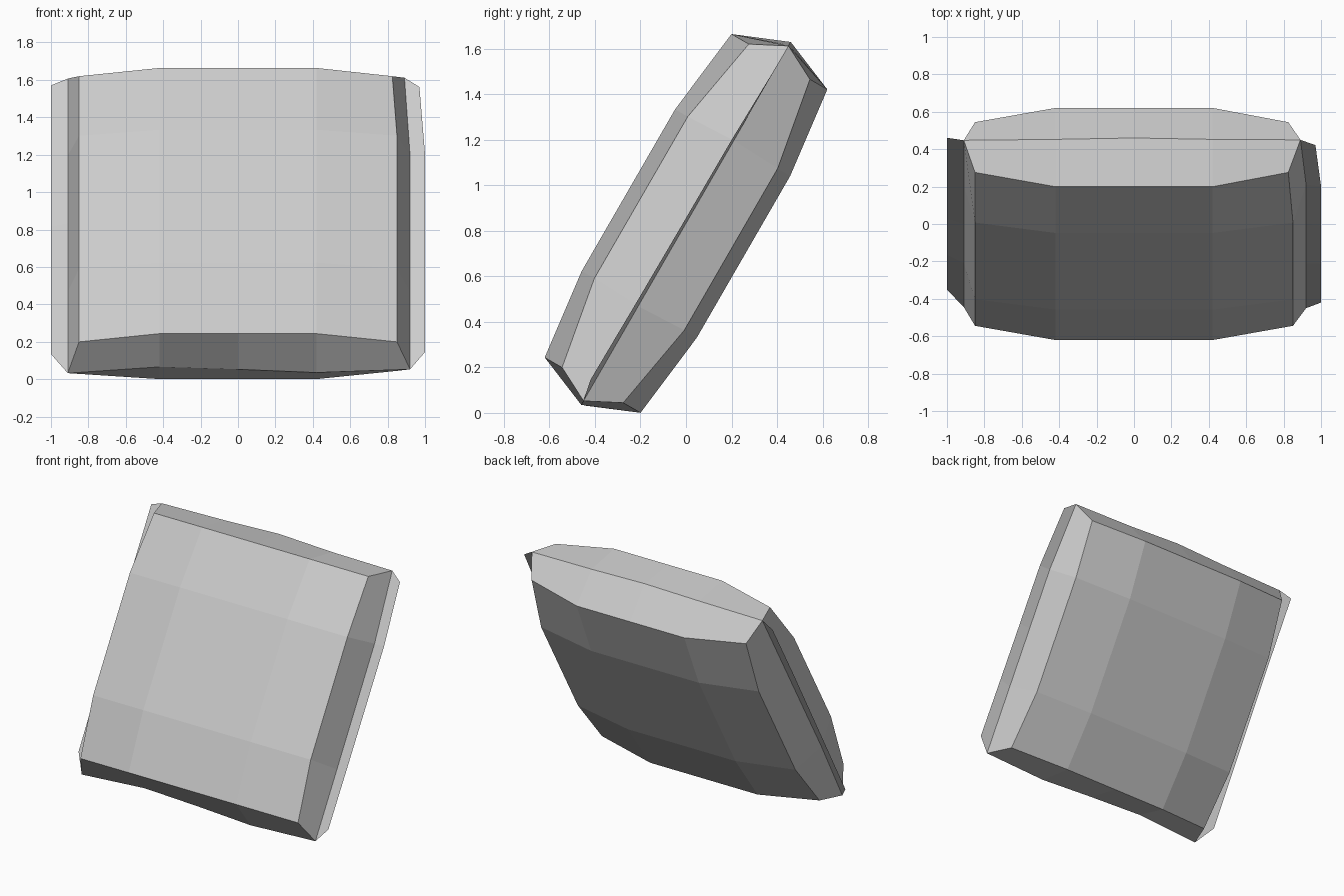
import bpy, bmesh, math
from mathutils import Matrix

if "Cube" in bpy.data.objects:
    bpy.data.objects.remove(bpy.data.objects["Cube"])

# Cushion is modelled upright (x wide, y thickness, z long), then leaned back 30 degrees
LEAN = Matrix.Translation((0, 0, 0.832)) @ Matrix.Rotation(math.radians(-30), 4, 'X')
STEPS = [-1, -0.5, 0, 0.5, 1]
SEAM_BOTTOM = [-0.915, -0.885, -0.9, -0.92, -0.9]
SEAM_TOP = [0.895, 0.905, 0.92, 0.905, 0.9]
SEAM_RIGHT = [0.92, 0.92, 0.92, 0.92, 0.89]
SEAM_ROWS = [0, -0.42, 0, 0.42, 0]


def seam_point(i, j):
    """Outline of the cushion where front and back panels meet."""
    x = -0.91 if i == 0 else SEAM_RIGHT[j] if i == 4 else STEPS[i] * 0.84
    z = SEAM_BOTTOM[i] if j == 0 else SEAM_TOP[i] if j == 4 else SEAM_ROWS[j]
    y = 0.015 if (i == 0 and j == 0) else 0
    return (x, y, z)


def panel_point(i, j, side):
    """Puffed 5 x 5 grid; side is -1 for front, +1 for back."""
    edge_x, edge_z = i in (0, 4), j in (0, 4)
    puff = 0.155 if edge_x and edge_z else 0.228 if edge_x else 0.243 if edge_z else 0.292
    x = STEPS[i] * (0.85 if edge_x else 0.84)
    if (i, j) == (4, 4):
        x = 0.825
    return (x, side * puff, STEPS[j] * 0.82)


def finish(name, bm):
    bm.transform(LEAN)
    mesh = bpy.data.meshes.new(name)
    bm.to_mesh(mesh)
    bm.free()
    bpy.context.collection.objects.link(bpy.data.objects.new(name, mesh))


# Perimeter walk around the 5 x 5 grid
RING = ([(i, 0) for i in range(4)] + [(4, j) for j in range(4)]
        + [(i, 4) for i in range(4, 0, -1)] + [(0, j) for j in range(4, 0, -1)])

# Cushion body: two puffed panels with slanted borders joined at the seam
bm = bmesh.new()
seam = {k: bm.verts.new(seam_point(*k)) for k in RING}
for side in (-1, 1):
    grid = {(i, j): bm.verts.new(panel_point(i, j, side)) for i in range(5) for j in range(5)}
    for i in range(4):
        for j in range(4):
            bm.faces.new([grid[i, j], grid[i + 1, j], grid[i + 1, j + 1], grid[i, j + 1]])
    for a, b in zip(RING, RING[1:] + RING[:1]):
        bm.faces.new([seam[a], seam[b], grid[b], grid[a]])
bmesh.ops.recalc_face_normals(bm, faces=bm.faces)
finish("cushion", bm)

# Thin flaps of fabric standing out from the left and right seams
FLAPS = {
    "left_flap": (0, [(-1, 0.045, -0.78), (-1, 0.04, -0.4), (-1, 0.035, 0),
                      (-1, 0.03, 0.42), (-1, 0.03, 0.87)]),
    "right_flap": (4, [(1, -0.02, -0.805), (1, -0.015, -0.4), (1, -0.012, 0),
                       (1, -0.01, 0.42), (0.97, 0, 0.843)]),
}
for name, (col, outer) in FLAPS.items():
    bm = bmesh.new()
    inner = [bm.verts.new(seam_point(col, j)) for j in range(5)]
    rim = [bm.verts.new(p) for p in outer]
    for j in range(4):
        quad = [inner[j], rim[j], rim[j + 1], inner[j + 1]]
        bm.faces.new(quad if col == 4 else quad[::-1])
    finish(name, bm)
